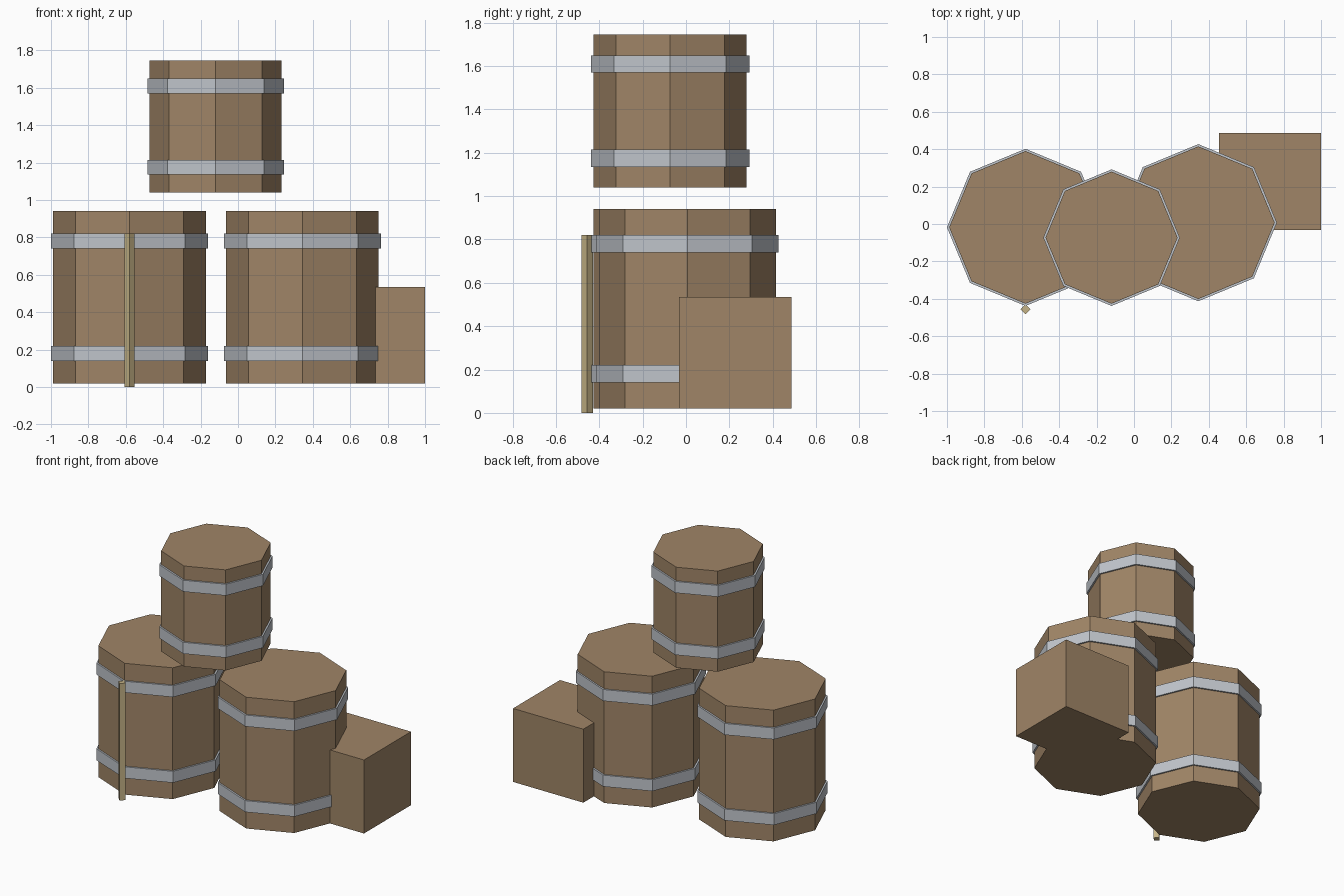
import bpy
import bmesh
from math import tau
from mathutils import Vector

cube = bpy.data.objects.get("Cube")
if cube:
    bpy.data.objects.remove(cube, do_unlink=True)


def material(name, rgb):
    m = bpy.data.materials.new(name)
    m.use_nodes = True
    m.diffuse_color = (*rgb, 1)
    m.node_tree.nodes["Principled BSDF"].inputs["Base Color"].default_value = (*rgb, 1)
    return m


wood = material("brown wood", (0.35, 0.235, 0.135))
steel = material("pale steel", (0.53, 0.56, 0.60))
straw = material("light wood", (0.56, 0.45, 0.24))


def add_object(name, bm, mat, location):
    bmesh.ops.recalc_face_normals(bm, faces=bm.faces)
    mesh = bpy.data.meshes.new(name)
    bm.to_mesh(mesh)
    bm.free()
    mesh.materials.append(mat)
    obj = bpy.data.objects.new(name, mesh)
    obj.location = location
    bpy.context.collection.objects.link(obj)


def prism(name, mat, x, y, z0, z1, radius, sides):
    # Flat-sided column with its corners on the axes
    bm = bmesh.new()
    base = bmesh.ops.create_circle(bm, cap_ends=True, segments=sides, radius=radius)
    face = bmesh.ops.extrude_face_region(bm, geom=bm.faces[:])
    top = [v for v in face["geom"] if isinstance(v, bmesh.types.BMVert)]
    bmesh.ops.translate(bm, verts=top, vec=(0, 0, z1 - z0))
    add_object(name, bm, mat, (x, y, z0))


def hoop(name, x, y, z0, height, inner, outer):
    # Rectangular section turned into an eight-sided ring
    bm = bmesh.new()
    section = [(inner, 0), (outer, 0), (outer, height), (inner, height)]
    verts = [bm.verts.new((r, 0, z)) for r, z in section]
    edges = [bm.edges.new((verts[i], verts[i - 1])) for i in range(4)]
    bmesh.ops.spin(bm, geom=verts + edges, cent=(0, 0, 0), axis=(0, 0, 1),
                   angle=tau, steps=8, use_merge=True)
    bmesh.ops.remove_doubles(bm, verts=bm.verts, dist=0.0001)
    add_object(name, bm, steel, (x, y, z0))


# Barrels: name, x, y, bottom, top, radius, hoop heights
barrels = [
    ("right_barrel", -0.58, -0.018, 0.02, 0.94, 0.408, (0.14, 0.74)),
    ("left_barrel", 0.344, 0.007, 0.02, 0.94, 0.408, (0.14, 0.74)),
    ("top_barrel", -0.12, -0.073, 1.04, 1.745, 0.353, (1.135, 1.57)),
]
for name, x, y, z0, z1, radius, hoops in barrels:
    prism(name, wood, x, y, z0, z1, radius, 8)
    for label, z in zip(("lower", "upper"), hoops):
        hoop(f"{name}_{label}_hoop", x, y, z, 0.08, radius - 0.01, radius + 0.012)

# Crate behind the left barrel
bm = bmesh.new()
bmesh.ops.create_cube(bm, size=1)
bmesh.ops.scale(bm, verts=bm.verts, vec=Vector((0.545, 0.52, 0.515)))
add_object("crate", bm, wood, (0.7275, 0.227, 0.2775))

# Thin stick leaning on the right barrel
prism("stick", straw, -0.58, -0.456, 0.0, 0.82, 0.027, 4)
